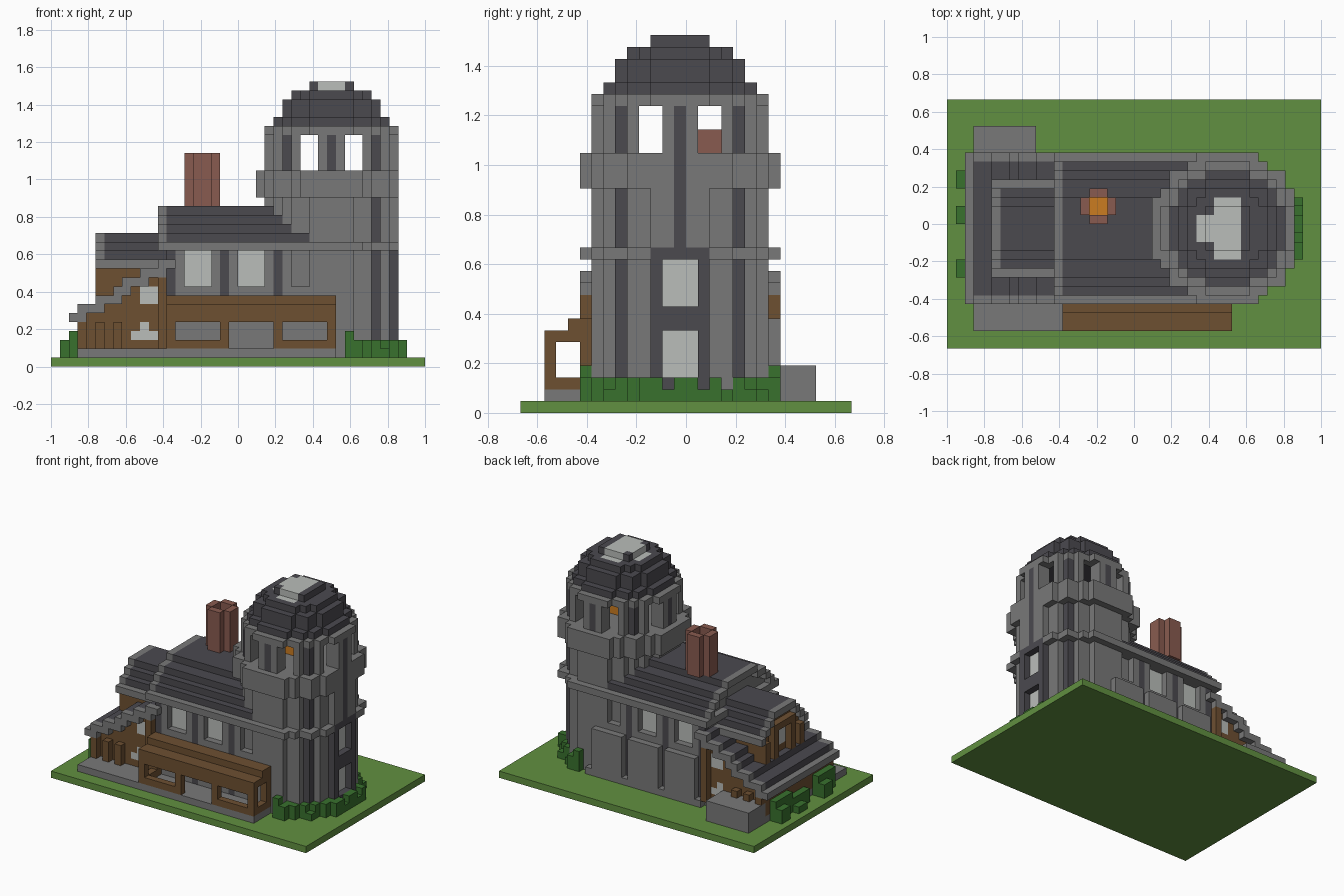
import bpy
from mathutils import Vector

if "Cube" in bpy.data.objects:
    bpy.data.objects.remove(bpy.data.objects["Cube"], do_unlink=True)

UNIT = 1 / 21                      # edge of one building block
OFFSET = Vector((-1, -14 * UNIT, 0))
COLOURS = {
    "grey stone": (.19, .19, .19), "dark slate": (.07, .067, .078),
    "brown timber": (.155, .08, .031), "lawn green": (.12, .28, .052),
    "bush green": (.04, .165, .027), "red brick": (.25, .105, .08),
    "ember orange": (.6, .2, .015), "pale glass": (.49, .51, .49),
}
STONE, SLATE, WOOD, LAWN, BUSH, BRICK, EMBER, GLASS = COLOURS
blocks = {}                        # cell -> (part, colour)


def cells(x, y, z):
    return [(i, j, k) for i in range(*x) for j in range(*y) for k in range(*z)]


def fill(part, colour, x, y, z):
    for c in cells(x, y, z):
        blocks[c] = (part, colour)


def carve(x, y, z):
    for c in cells(x, y, z):
        blocks.pop(c, None)


def disc(radius_sq, z, inner_sq=-1):
    """Round layer of tower cells, flattened on its outer side."""
    return [c for c in cells((23, 39), (5, 22), z)
            if inner_sq < (c[0] - 31) ** 2 + (c[1] - 13) ** 2 <= radius_sq]


def fill_disc(part, colour, radius_sq, z, inner_sq=-1):
    for c in disc(radius_sq, z, inner_sq):
        blocks[c] = (part, colour)


def both_sides(part, colour, x, y, z):
    """Fill a box and its mirror image across the ridge line."""
    fill(part, colour, x, y, z)
    fill(part, colour, x, (27 - y[1], 27 - y[0]), z)


def stepped_roof(part, x0, x1, z0, insets, gable):
    """Slate steps with a stone rake overhang and a filled gable."""
    for n, a in enumerate(insets):
        y, z = (a, 27 - a), (z0 + n, z0 + n + 1)
        fill(part, SLATE, (x0, x1), y, z)
        fill(part, STONE, (x0, x0 + 1), y, z)
        if n + 1 < len(insets):
            b = insets[n + 1]
            carve((x0, x0 + 1), (b, 27 - b), z)
            fill(part, gable, (x0 + 1, x0 + 2), (b, 27 - b), z)


# Ground and foundation
fill("lawn", LAWN, (0, 42), (0, 28), (0, 1))
fill("foundation", STONE, (3, 32), (2, 21), (1, 2))

# Main hall: walls, pilasters, windows and eaves
fill("hall_wall", STONE, (13, 32), (6, 21), (1, 14))
fill("back_plinth", STONE, (13, 32), (21, 22), (1, 8))
for x in (13, 19, 25, 31):
    both_sides("pilaster", SLATE, (x, x + 1), (6, 7), (2, 13))
    carve((x, x + 1), (21, 22), (2, 8))
for x in (15, 21, 27):
    both_sides("hall_window", GLASS, (x, x + 3), (7, 8), (9, 13))
    carve((x, x + 3), (6, 7), (9, 13))
    carve((x, x + 3), (20, 21), (9, 13))
fill("eaves", STONE, (12, 30), (5, 22), (13, 14))
stepped_roof("hall_roof", 12, 29, 14, (6, 7, 8, 10), STONE)

# West lean-to: timber walls below a stair-stepped roof
starts = (2, 3, 5, 7, 8, 10, 12, 13)
for n, x in enumerate(starts[:-1]):
    z = 5 + n
    end = starts[n + 1] + 1
    fill("lean_to_wall", WOOD, (max(x, 3), 13), (6, 21), (2 if n == 0 else z, z + 1))
for n, x in enumerate(starts[:-1]):
    z = (5 + n, 6 + n)
    end = starts[n + 1] + 1
    fill("lean_to_roof", SLATE if n else STONE, (x, min(end, 13)), (6, 21), z)
    both_sides("lean_to_edge", STONE, (x, end), (5, 6), z)
both_sides("lean_to_window", GLASS, (9, 12), (6, 7), (3, 4))
both_sides("lean_to_window", GLASS, (10, 11), (6, 7), (4, 5))
both_sides("lean_to_window", GLASS, (10, 12), (6, 7), (7, 9))
for x in (3, 5, 7, 12):
    both_sides("lean_to_post", WOOD, (x, x + 1), (5, 6), (2, 5))
both_sides("lean_to_post", WOOD, (12, 13), (5, 6), (5, 10))

# Dormer with timber gable
fill("dormer_wall", WOOD, (6, 13), (9, 18), (8, 12))
both_sides("dormer_post", WOOD, (5, 6), (9, 10), (8, 11))
both_sides("dormer_eaves", STONE, (5, 13), (8, 9), (11, 12))
stepped_roof("dormer_roof", 5, 13, 12, (9, 10, 11), WOOD)
fill("dormer_window", GLASS, (6, 7), (12, 15), (9, 12))
both_sides("dormer_post", WOOD, (5, 6), (11, 12), (8, 13))
fill("dormer_lintel", WOOD, (5, 6), (11, 16), (12, 13))

# Stone annex at the back
fill("annex", STONE, (3, 10), (21, 25), (1, 4))

# Timber porch along the front
fill("porch_front", WOOD, (13, 32), (2, 3), (2, 6))
fill("porch_roof", WOOD, (13, 32), (2, 6), (6, 7))
fill("porch_roof", WOOD, (13, 32), (4, 6), (7, 8))
for x, sill in ((14, 3), (20, 2), (26, 3)):
    carve((x, x + 5), (2, 3), (sill, 5))
for x in (13, 31):
    fill("porch_end", WOOD, (x, x + 1), (3, 6), (2, 3))
    fill("porch_end", WOOD, (x, x + 1), (5, 6), (2, 8))

# Chimney with glowing embers inside
fill("chimney", BRICK, (16, 18), (14, 18), (18, 24))
fill("chimney", BRICK, (15, 19), (15, 17), (18, 24))
carve((16, 18), (15, 17), (18, 24))
fill("embers", EMBER, (16, 18), (15, 17), (18, 19))

# Round tower with collars and an open belfry
TOWER, COLLAR = 56, 73
fill_disc("tower_wall", STONE, TOWER, (1, 22))
fill_disc("tower_wall", STONE, TOWER, (22, 27), 36)
for c in disc(36, (22, 27)):
    blocks.pop(c, None)
for z in ((13, 14), (19, 22)):
    fill_disc("tower_collar", STONE, COLLAR, z, TOWER)
for a in (-3, 2):
    carve((31 + a, 33 + a), (6, 21), (22, 26))
    carve((24, 39), (13 + a, 15 + a), (22, 26))
fill("lantern", EMBER, (30, 33), (12, 15), (22, 25))

# Dark ribs on the tower
for z in ((2, 13), (14, 19), (22, 26)):
    for x in (26, 36):
        if x == 36 or z[0] > 14:
            both_sides("tower_rib", SLATE, (x, x + 1), (8, 9), z)
both_sides("belfry_rib", SLATE, (31, 32), (6, 7), (22, 26))
fill("belfry_rib", SLATE, (24, 25), (13, 14), (22, 26))
fill("belfry_rib", SLATE, (38, 39), (13, 14), (14, 26))

# Tall framed windows on the tower's outer side
fill("tower_frame", SLATE, (38, 39), (11, 16), (2, 14))
for z in ((3, 7), (9, 13)):
    carve((38, 39), (12, 15), z)
    fill("tower_window", GLASS, (37, 38), (12, 15), z)

# Dome and skylight
for radius_sq, z in ((42, (27, 28)), (33, (28, 30)), (20, (30, 31)), (8, (31, 32))):
    fill_disc("dome", SLATE, radius_sq, z)
for z in ((30, 31), (31, 32)):
    fill("skylight", GLASS, (28 + z[0] - 30, 65 - z[1]), (12, 15), z)
    fill("skylight", GLASS, (30, 33), (10 + z[0] - 30, 48 - z[1]), z)

# Bushes around the tower foot and west wall
ring = [c for c in cells((33, 40), (5, 22), (1, 2))
        if TOWER < (c[0] - 31) ** 2 + (c[1] - 13) ** 2 <= COLLAR]
for i, j, k in ring:
    top = 4 if i == 33 else 3 if (i + 2 * j) % 3 else 2
    fill("tower_bush", BUSH, (i, i + 1), (j, j + 1), (k, top))
for y, h in ((8, 3), (14, 2), (18, 3)):
    fill("west_bush", BUSH, (1, 2), (y, y + 2), (1, h))
    fill("west_bush", BUSH, (2, 3), (y - 2, y + 2), (1, h + 1))

# Turn the exposed block faces into one mesh per part
materials = {}
for name, rgb in COLOURS.items():
    mat = bpy.data.materials.new(name)
    mat.use_nodes = True
    mat.diffuse_color = (*rgb, 1)
    bsdf = next(n for n in mat.node_tree.nodes if n.type == 'BSDF_PRINCIPLED')
    bsdf.inputs["Base Color"].default_value = (*rgb, 1)
    bsdf.inputs["Roughness"].default_value = .9
    materials[name] = mat

parts = {}
for cell, (part, colour) in blocks.items():
    verts, faces, tints = parts.setdefault(part, ({}, [], []))
    for axis in range(3):
        for side in (0, 1):
            step = list(cell)
            step[axis] += 2 * side - 1
            if tuple(step) in blocks:
                continue
            u, v = (axis + 1) % 3, (axis + 2) % 3
            loop = []
            for du, dv in ((0, 0), (1, 0), (1, 1), (0, 1)):
                p = list(cell)
                p[axis] += side
                p[u] += du
                p[v] += dv
                loop.append(verts.setdefault(tuple(p), len(verts)))
            faces.append(loop if side else loop[::-1])
            tints.append(colour)

for part, (verts, faces, tints) in parts.items():
    if not faces:
        continue
    mesh = bpy.data.meshes.new(part)
    mesh.from_pydata([Vector(p) * UNIT + OFFSET for p in verts], [], faces)
    used = list(dict.fromkeys(tints))
    for colour in used:
        mesh.materials.append(materials[colour])
    for poly, colour in zip(mesh.polygons, tints):
        poly.material_index = used.index(colour)
    bpy.context.collection.objects.link(bpy.data.objects.new(part, mesh))
